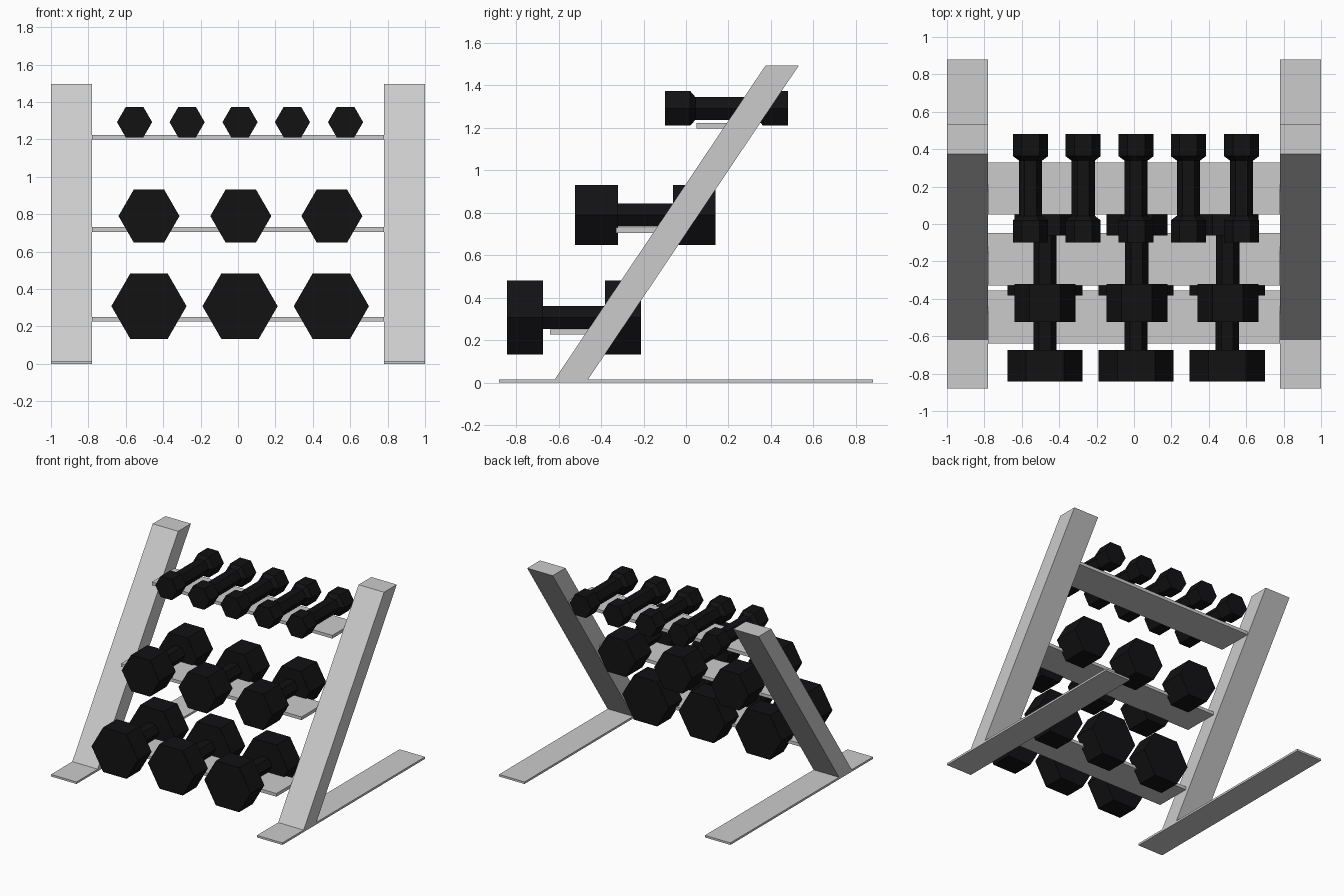
import bpy, bmesh
from math import cos, sin, pi

if "Cube" in bpy.data.objects:
    bpy.data.objects.remove(bpy.data.objects["Cube"])

black = bpy.data.materials.new("black_rubber")
black.diffuse_color = (0.006, 0.006, 0.007, 1)
black.use_nodes = True
black.node_tree.nodes["Principled BSDF"].inputs["Base Color"].default_value = black.diffuse_color


def finish(name, bm):
    bmesh.ops.recalc_face_normals(bm, faces=bm.faces)
    mesh = bpy.data.meshes.new(name)
    bm.to_mesh(mesh)
    bm.free()
    ob = bpy.data.objects.new(name, mesh)
    bpy.context.collection.objects.link(ob)
    return ob


def extrude_x(name, profile, x0, x1):
    """Extrude a (y, z) profile from x0 to x1."""
    bm = bmesh.new()
    face = bm.faces.new([bm.verts.new((x0, y, z)) for y, z in profile])
    ext = bmesh.ops.extrude_face_region(bm, geom=[face])["geom"]
    bmesh.ops.translate(bm, vec=(x1 - x0, 0, 0),
                        verts=[v for v in ext if isinstance(v, bmesh.types.BMVert)])
    return finish(name, bm)


def rect(y0, y1, z0, z1):
    return [(y0, z0), (y1, z0), (y1, z1), (y0, z1)]


def dumbbell(name, x, z, profile):
    """Six-sided solid along y from (y, radius) stations, points toward +-x."""
    bm = bmesh.new()
    rings = [[bm.verts.new((x + r * cos(k * pi / 3), y, z + r * sin(k * pi / 3)))
              for k in range(6)] for y, r in profile]
    for a, b in zip(rings, rings[1:]):
        for k in range(6):
            n = (k + 1) % 6
            bm.faces.new((a[k], a[n], b[n], b[k]))
    bm.faces.new(rings[0])
    bm.faces.new(rings[-1])
    finish(name, bm).data.materials.append(black)


# Side frames: flat foot and leaning upright
for side, x0, x1 in (("left", -1.0, -0.78), ("right", 0.78, 1.0)):
    extrude_x(side + "_foot", rect(-0.88, 0.88, 0, 0.016), x0, x1)
    extrude_x(side + "_upright",
              [(-0.622, 0.01), (-0.465, 0.01), (0.532, 1.495), (0.375, 1.495)], x0, x1)

# Shelves: front y, back y, bottom z
for level, y0, y1, z in (("lower", -0.64, -0.355, 0.226),
                         ("middle", -0.33, -0.048, 0.706),
                         ("upper", 0.05, 0.33, 1.198)):
    extrude_x(level + "_shelf", rect(y0, y1, z, z + 0.025), -0.78, 0.78)

# Dumbbells: row, x centres, z centre, head radius, front y, back y, head length, taper
H = 0.0624
rows = [
    ("heavy", (-0.476, 0.011, 0.499), 0.308, 0.201, -0.842, -0.213, 0.168, 0.0),
    ("medium", (-0.476, 0.015, 0.502), 0.790, 0.163, -0.523, 0.140, 0.202, 0.0),
    ("light", (-0.553, -0.272, 0.011, 0.291, 0.575), 1.292, 0.094, -0.098, 0.481, 0.118, 0.024),
]
for row, xs, z, r, y0, y1, head, taper in rows:
    profile = [(y0, r), (y0 + head, r), (y0 + head + taper, H),
               (y1 - head - taper, H), (y1 - head, r), (y1, r)]
    for i, x in enumerate(xs):
        dumbbell(f"{row}_dumbbell_{i + 1}", x, z, profile)
